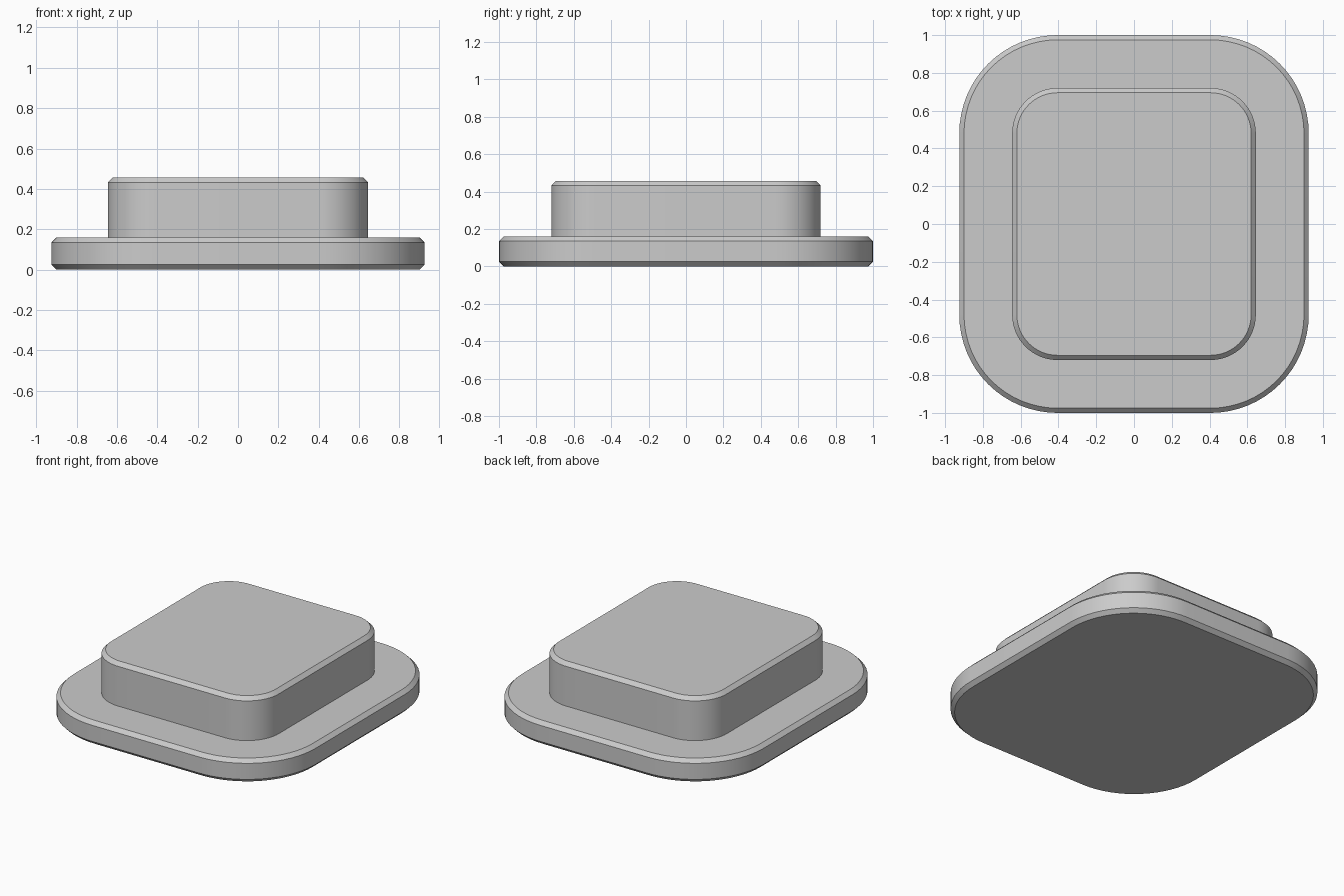
import bpy
import bmesh
import math

cube = bpy.data.objects.get("Cube")
if cube:
    bpy.data.objects.remove(cube, do_unlink=True)

# Shared corner centres: both steps are offsets of the same rectangle
CORNER_X, CORNER_Y = 0.405, 0.48
CORNER_STEPS = 16
FLANGE_RADIUS, BLOCK_RADIUS = 0.52, 0.24
FLANGE_TOP, BLOCK_TOP = 0.16, 0.457
CHAMFER = 0.025

grey = bpy.data.materials.new("plain grey")
grey.use_nodes = True
colour = (0.6, 0.6, 0.6, 1)
grey.diffuse_color = colour
grey.node_tree.nodes["Principled BSDF"].inputs["Base Color"].default_value = colour


def rounded_ring(bm, radius, z):
    """Rounded rectangle of vertices, counter-clockwise from +x."""
    ring = []
    for quarter, (sx, sy) in enumerate([(1, 1), (-1, 1), (-1, -1), (1, -1)]):
        for i in range(CORNER_STEPS + 1):
            a = math.pi / 2 * (quarter + i / CORNER_STEPS)
            ring.append(bm.verts.new((sx * CORNER_X + radius * math.cos(a),
                                      sy * CORNER_Y + radius * math.sin(a), z)))
    return ring


def loft(name, profile, cap_bottom=False, cap_top=False):
    """Skin a list of (corner radius, height) rings, listed bottom to top."""
    bm = bmesh.new()
    rings = [rounded_ring(bm, r, z) for r, z in profile]
    for low, high in zip(rings, rings[1:]):
        for i in range(len(low)):
            j = (i + 1) % len(low)
            bm.faces.new((low[i], low[j], high[j], high[i]))
    if cap_bottom:
        bm.faces.new(rings[0][::-1])
    if cap_top:
        bm.faces.new(rings[-1])
    mesh = bpy.data.meshes.new(name)
    bm.to_mesh(mesh)
    bm.free()
    mesh.materials.append(grey)
    obj = bpy.data.objects.new(name, mesh)
    bpy.context.collection.objects.link(obj)
    bpy.ops.object.select_all(action='DESELECT')
    obj.select_set(True)
    bpy.context.view_layer.objects.active = obj
    bpy.ops.object.shade_smooth_by_angle(angle=math.radians(30))
    return obj


# Wide flange, chamfered top and bottom, its top ending at the block's foot
loft("base_flange", [
    (FLANGE_RADIUS - CHAMFER, 0),
    (FLANGE_RADIUS, CHAMFER),
    (FLANGE_RADIUS, FLANGE_TOP - CHAMFER),
    (FLANGE_RADIUS - CHAMFER, FLANGE_TOP),
    (BLOCK_RADIUS, FLANGE_TOP),
], cap_bottom=True)

# Raised block with a chamfered top edge
loft("raised_block", [
    (BLOCK_RADIUS, FLANGE_TOP),
    (BLOCK_RADIUS, BLOCK_TOP - CHAMFER),
    (BLOCK_RADIUS - CHAMFER, BLOCK_TOP),
], cap_top=True)
